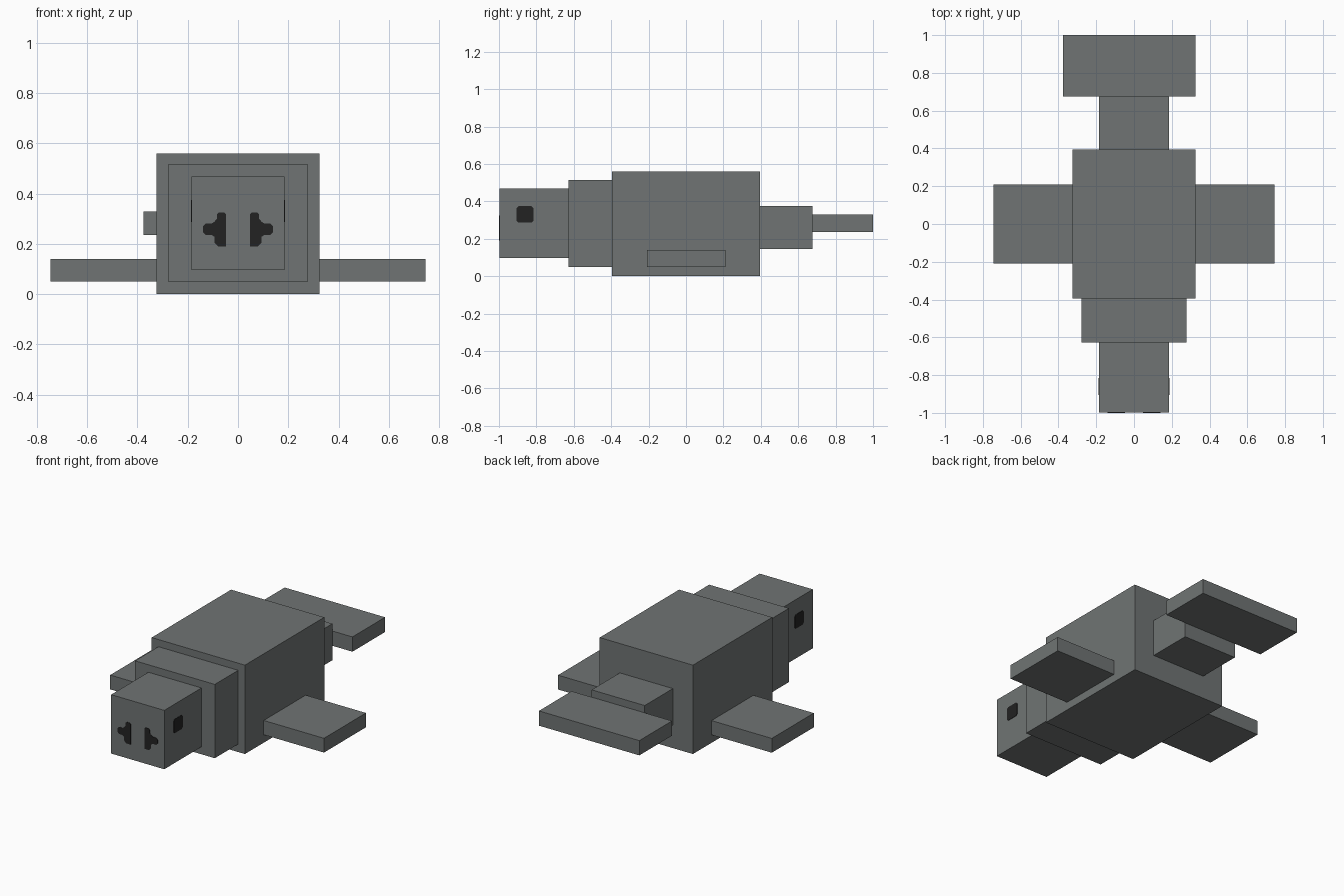
import bpy
import bmesh
from mathutils import Vector

cube = bpy.data.objects.get("Cube")
if cube:
    bpy.data.objects.remove(cube, do_unlink=True)


def material(name, color):
    mat = bpy.data.materials.new(name)
    mat.use_nodes = True
    mat.diffuse_color = color
    bsdf = mat.node_tree.nodes["Principled BSDF"]
    bsdf.inputs["Base Color"].default_value = color
    bsdf.inputs["Roughness"].default_value = 0.8
    return mat


GREY = material("slate grey", (0.162, 0.175, 0.174, 1))
BLACK = material("soft black", (0.016, 0.016, 0.016, 1))


def add_object(name, bm, mat):
    bmesh.ops.recalc_face_normals(bm, faces=bm.faces[:])
    mesh = bpy.data.meshes.new(name)
    bm.to_mesh(mesh)
    bm.free()
    mesh.materials.append(mat)
    obj = bpy.data.objects.new(name, mesh)
    bpy.context.collection.objects.link(obj)
    return obj


def box(name, x, y, z):
    """Box spanning the given (min, max) ranges."""
    bm = bmesh.new()
    bmesh.ops.create_cube(bm, size=1)
    for v in bm.verts:
        v.co = Vector([(a + b) / 2 + c * (b - a) for c, (a, b) in zip(v.co, (x, y, z))])
    return add_object(name, bm, GREY)


def plate(name, points, depth):
    """Thin plate: outline points extruded along the depth vector."""
    bm = bmesh.new()
    face = bm.faces.new([bm.verts.new(p) for p in points])
    out = bmesh.ops.extrude_face_region(bm, geom=[face])
    moved = [g for g in out["geom"] if isinstance(g, bmesh.types.BMVert)]
    bmesh.ops.translate(bm, verts=moved, vec=Vector(depth))
    return add_object(name, bm, BLACK)


# Body segments, front to back
HEAD_X, HEAD_Y = 0.185, -0.998
box("head", (-HEAD_X, HEAD_X), (HEAD_Y, -0.628), (0.097, 0.468))
box("neck", (-0.278, 0.278), (-0.628, -0.395), (0.05, 0.515))
box("body", (-0.325, 0.325), (-0.395, 0.395), (0, 0.56))
box("tail", (-0.185, 0.185), (0.395, 0.675), (0.145, 0.375))
# The tail fin sits slightly off centre
box("tail_fin", (-0.375, 0.325), (0.675, 1.0), (0.236, 0.329))

# Nostril outline (x, z) and eye outline (y, z)
NOSTRIL = [(0.048, 0.19), (0.08, 0.19), (0.094, 0.205), (0.094, 0.228),
           (0.106, 0.236), (0.13, 0.236), (0.14, 0.248), (0.14, 0.27),
           (0.13, 0.28), (0.106, 0.28), (0.094, 0.288), (0.084, 0.3),
           (0.084, 0.318), (0.077, 0.325), (0.055, 0.325), (0.048, 0.318)]
EYE = [(-0.906, 0.296), (-0.896, 0.286), (-0.826, 0.286), (-0.816, 0.296),
       (-0.816, 0.364), (-0.826, 0.374), (-0.896, 0.374), (-0.906, 0.364)]

# Paired parts
for side, s in (("left", 1), ("right", -1)):
    box(side + "_flipper", sorted((s * 0.325, s * 0.745)), (-0.208, 0.21), (0.05, 0.14))
    plate(side + "_nostril", [(s * x, HEAD_Y, z) for x, z in NOSTRIL], (0, -0.002, 0))
    plate(side + "_eye", [(s * HEAD_X, y, z) for y, z in EYE], (s * 0.002, 0, 0))
